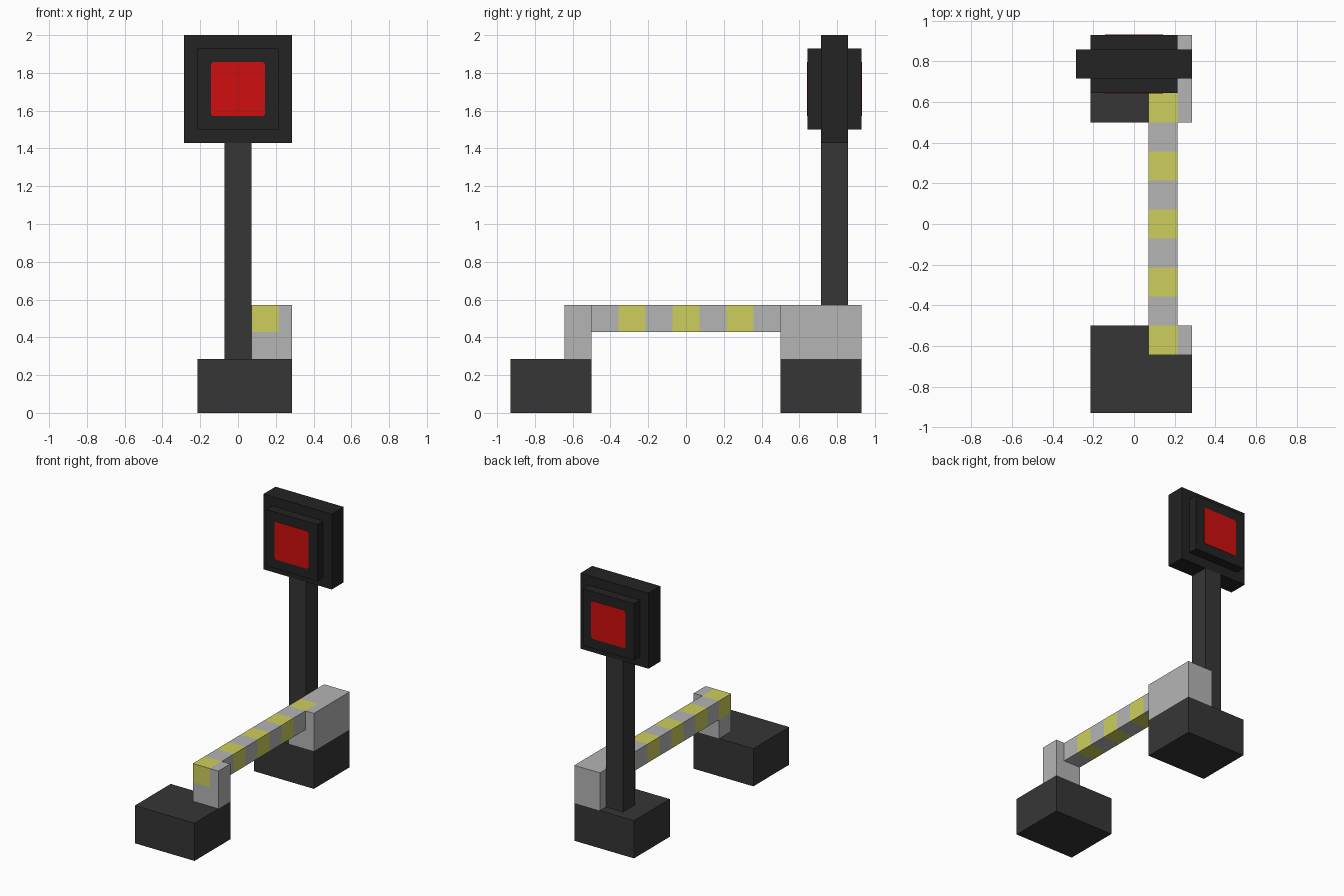
import bpy, bmesh

if "Cube" in bpy.data.objects:
    bpy.data.objects.remove(bpy.data.objects["Cube"])

U = 1 / 14  # block unit: the model is 28 units tall


def srgb(*rgb):
    lin = [(c / 255 / 12.92 if c <= 10 else ((c / 255 + 0.055) / 1.055) ** 2.4) for c in rgb]
    return (*lin, 1.0)


def material(name, *rgb):
    m = bpy.data.materials.new(name)
    m.diffuse_color = srgb(*rgb)
    m.use_nodes = True
    m.node_tree.nodes["Principled BSDF"].inputs["Base Color"].default_value = m.diffuse_color
    return m


DARK = material("dark_grey", 54, 54, 54)
BLACK = material("black", 35, 35, 35)
GREY = material("light_grey", 181, 181, 181)
YELLOW = material("dull_yellow", 206, 206, 92)
RED = material("signal_red", 208, 14, 14)


def box(name, x, y, z, mats, cuts=(), rule=None, round_y=0):
    """Box from (min, max) unit ranges; cuts are (axis, unit position) pairs."""
    bm = bmesh.new()
    bmesh.ops.create_cube(bm, size=1)
    for v in bm.verts:
        for i, (lo, hi) in enumerate((x, y, z)):
            v.co[i] = hi if v.co[i] > 0 else lo
    if round_y:
        edges = [e for e in bm.edges if abs(e.verts[0].co.y - e.verts[1].co.y) > 1e-5]
        bmesh.ops.bevel(bm, geom=edges, offset=round_y, segments=2, profile=0.5, affect='EDGES')
    for axis, pos in cuts:
        point, normal = [0, 0, 0], [0, 0, 0]
        point[axis], normal[axis] = pos, 1
        bmesh.ops.bisect_plane(bm, geom=bm.verts[:] + bm.edges[:] + bm.faces[:],
                               plane_co=point, plane_no=normal, dist=1e-5)
    if rule:
        for f in bm.faces:
            f.material_index = int(rule(f.calc_center_median()))
    bmesh.ops.scale(bm, vec=(U, U, U), verts=bm.verts)
    me = bpy.data.meshes.new(name)
    bm.to_mesh(me)
    bm.free()
    for m in mats:
        me.materials.append(m)
    ob = bpy.data.objects.new(name, me)
    bpy.context.collection.objects.link(ob)
    return ob


# Foundation blocks
box("front_base", (-3, 4), (-13, -7), (0, 4), [DARK])
box("rear_base", (-3, 4), (7, 13), (0, 4), [DARK])

# Support posts, with the end stripes of the barrier painted on
box("front_post", (1, 4), (-9, -7), (4, 8), [GREY, YELLOW],
    [(0, 3), (2, 6)], lambda c: c.x < 3 and c.z > 6)
box("rear_post", (1, 4), (7, 13), (4, 8), [GREY, YELLOW],
    [(0, 3), (1, 9), (2, 6)], lambda c: c.x < 3 and c.y < 9 and c.z > 6)

# Striped barrier beam between the posts
box("barrier_beam", (1, 3), (-7, 7), (6, 8), [GREY, YELLOW],
    [(1, p) for p in range(-5, 6, 2)],
    lambda c: abs(c.y) < 6.9 and int((c.y + 7) // 2) % 2 == 1)

# Signal pole and head
box("signal_pole", (-1, 1), (10, 12), (4, 20), [DARK])
box("signal_board", (-4, 4), (10, 12), (20, 28), [BLACK])

# Raised housing and red lamp on both sides of the head
for side, y, lamp in (("front", (9, 10), (8.97, 9)), ("rear", (12, 13), (13, 13.03))):
    box(side + "_lamp_housing", (-3, 3), y, (21, 27), [BLACK])
    box(side + "_lamp", (-2, 2), lamp, (22, 26), [RED], round_y=0.2)
